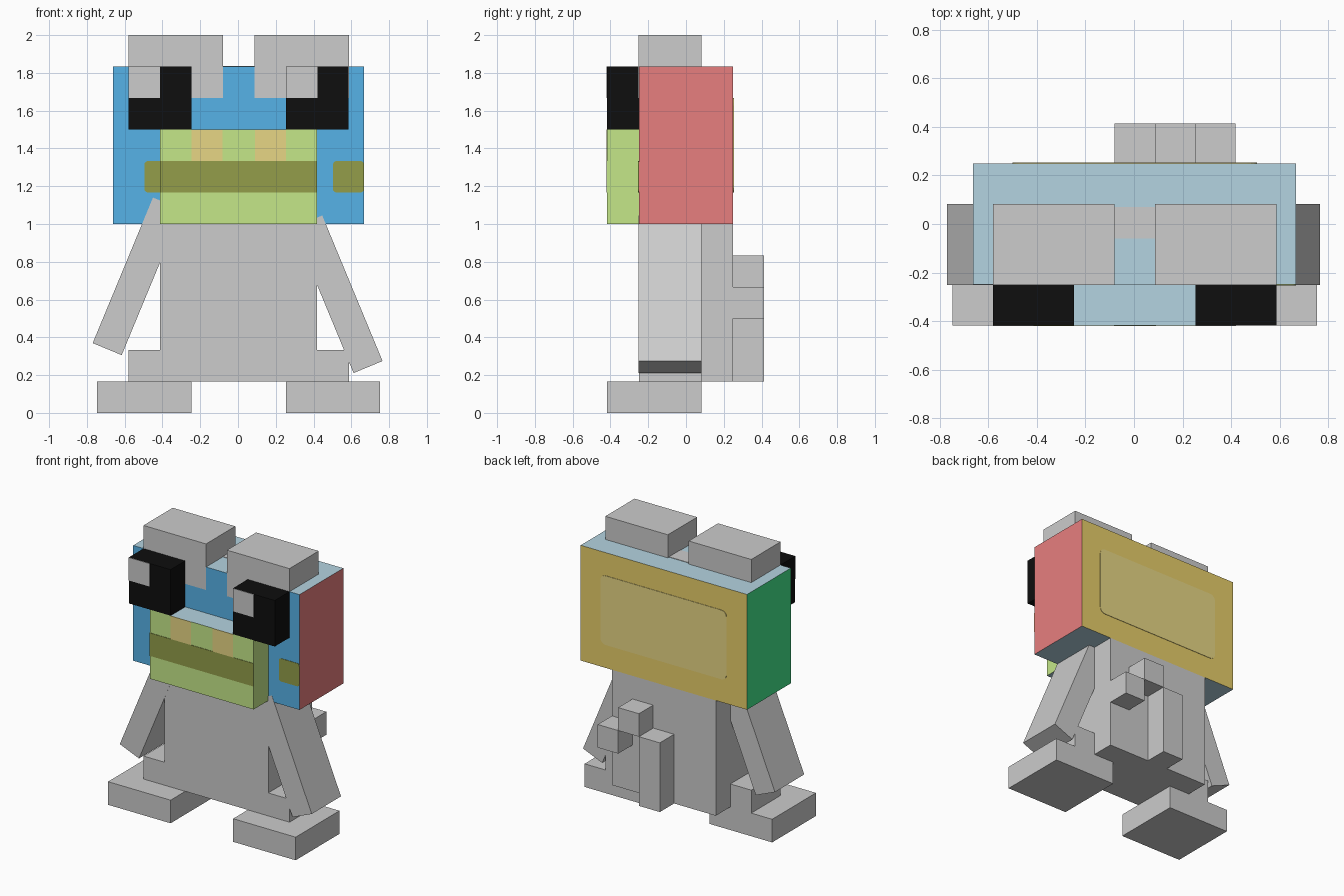
import bpy, bmesh, math
from mathutils import Matrix, Vector

cube = bpy.data.objects.get("Cube")
if cube:
    bpy.data.objects.remove(cube, do_unlink=True)


def material(name, hex_code):
    """Flat material from an sRGB hex code, stored as linear values."""
    rgb = [int(hex_code[i:i + 2], 16) / 255 for i in (0, 2, 4)]
    lin = [c / 12.92 if c < 0.04045 else ((c + 0.055) / 1.055) ** 2.4 for c in rgb]
    m = bpy.data.materials.new(name)
    m.use_nodes = True
    m.diffuse_color = (*lin, 1)
    bsdf = m.node_tree.nodes["Principled BSDF"]
    bsdf.inputs["Base Color"].default_value = (*lin, 1)
    bsdf.inputs["Roughness"].default_value = 0.9
    return m


GREY = material("grey", "CCCCCC")
BLACK = material("black", "0E0E0E")
BLUE = material("sky blue", "5BBCF4")
PALE = material("pale blue", "B4D4E1")
RED = material("coral red", "F48686")
GREEN = material("bright green", "43E88D")
GOLD = material("gold", "F8DD72")
CREAM = material("pale gold", "F9E78F")
LIME = material("lime", "CCF08E")
OLIVE = material("olive", "939E4A")


def finish(name, bm, mats):
    mesh = bpy.data.meshes.new(name)
    bmesh.ops.recalc_face_normals(bm, faces=bm.faces)
    bm.to_mesh(mesh)
    bm.free()
    for m in mats:
        mesh.materials.append(m)
    ob = bpy.data.objects.new(name, mesh)
    bpy.context.collection.objects.link(ob)
    return ob


def box(name, x, y, z, mat, sides=None, tilt=0):
    """Box from x, y, z ranges; sides maps a direction to another material."""
    lo, hi = Vector((x[0], y[0], z[0])), Vector((x[1], y[1], z[1]))
    bm = bmesh.new()
    bmesh.ops.create_cube(bm, size=1, matrix=Matrix.Diagonal((*(hi - lo), 1)))
    bm.normal_update()
    mats = [mat]
    for direction, m in (sides or {}).items():
        if m not in mats:
            mats.append(m)
        for f in bm.faces:
            if f.normal.dot(Vector(direction)) > 0.9:
                f.material_index = mats.index(m)
    ob = finish(name, bm, mats)
    ob.location = (lo + hi) / 2
    ob.rotation_euler.y = math.radians(tilt)
    return ob


def rounded_plate(name, x, z, y, r, mat):
    """Thin upright plate with rounded corners."""
    bm = bmesh.new()
    verts = []
    corners = [(x[1] - r, z[1] - r), (x[0] + r, z[1] - r),
               (x[0] + r, z[0] + r), (x[1] - r, z[0] + r)]
    for i, (cx, cz) in enumerate(corners):
        for k in range(5):
            a = math.radians(90 * i + 22.5 * k)
            verts.append(bm.verts.new((cx + r * math.cos(a), y[0], cz + r * math.sin(a))))
    face = bm.faces.new(verts)
    top = bmesh.ops.extrude_face_region(bm, geom=[face])["geom"]
    moved = [v for v in top if isinstance(v, bmesh.types.BMVert)]
    bmesh.ops.translate(bm, verts=moved, vec=(0, y[1] - y[0], 0))
    return finish(name, bm, [mat])


FRONT, BACK = (0, -1, 0), (0, 1, 0)
LEFT, RIGHT = (1, 0, 0), (-1, 0, 0)
UP, DOWN = (0, 0, 1), (0, 0, -1)
T = 0.003          # plate thickness
F = -0.25          # front of head and body
N = -0.417         # front of muzzle, eyes and feet

# Head and muzzle, each side in its own colour
box("head", (-0.663, 0.667), (F, 0.25), (1.0, 1.833), BLUE,
    {BACK: GOLD, LEFT: RED, RIGHT: GREEN, UP: PALE, DOWN: PALE})
box("muzzle", (-0.413, 0.417), (N, F), (1.0, 1.5), LIME, {UP: PALE, DOWN: PALE})

# Painted details on the head
rounded_plate("back_panel", (-0.5, 0.507), (1.167, 1.667), (0.249, 0.25 + T), 0.04, CREAM)
rounded_plate("right_cheek_stripe", (-0.495, -0.38), (1.167, 1.333), (F - T, F + 0.001), 0.018, OLIVE)
rounded_plate("left_cheek_stripe", (0.503, 0.667), (1.167, 1.333), (F - T, F + 0.001), 0.018, OLIVE)
box("mouth_stripe", (-0.413, 0.417), (N - T, N + 0.001), (1.167, 1.333), OLIVE)
for side, x in (("right", (-0.247, -0.083)), ("left", (0.09, 0.253))):
    box(side + "_nostril_patch", x, (N - T, N + 0.001), (1.333, 1.5), CREAM)
box("crown_patch", (-0.08, 0.087), (-0.06, 0.07), (1.832, 1.833 + T), GREY)

# Eyes with highlights, and the brow blocks above them
for side, x0 in (("right", -0.58), ("left", 0.253)):
    box(side + "_eye", (x0, x0 + 0.333), (N, F), (1.5, 1.833), BLACK)
    box(side + "_eye_highlight", (x0, x0 + 0.167), (N - T, N + 0.001), (1.667, 1.833), GREY)
for side, x in (("right", (-0.58, -0.08)), ("left", (0.087, 0.587))):
    box(side + "_brow_block", x, (F - 0.001, 0.083), (1.667, 2.0), GREY)

# Body with hips
box("body", (-0.413, 0.417), (F, 0.25), (0.167, 1.0), GREY)
for side, x in (("right", (-0.58, -0.413)), ("left", (0.417, 0.587))):
    box(side + "_hip", x, (F, 0.083), (0.167, 0.333), GREY)

# Feet
for side, x in (("right", (-0.747, -0.247)), ("left", (0.253, 0.753))):
    box(side + "_foot", x, (N, 0.083), (0.0, 0.167), GREY)

# Arms, swung outward, the right one set higher
for side, cx, cz, tilt in (("right", -0.533, 0.723, 22.5), ("left", 0.529, 0.628, -22.5)):
    box(side + "_arm", (cx - 0.083, cx + 0.083), (F - 0.001, 0.083),
        (cz - 0.417, cz + 0.417), GREY, tilt=tilt)

# Curled tail made of a column and two blocks
for name, x, z in (("tail_column", (-0.08, 0.087), (0.167, 0.667)),
                   ("tail_bend", (0.087, 0.253), (0.667, 0.833)),
                   ("tail_tip", (0.253, 0.417), (0.5, 0.667))):
    box(name, x, (0.25, 0.413), z, GREY)
